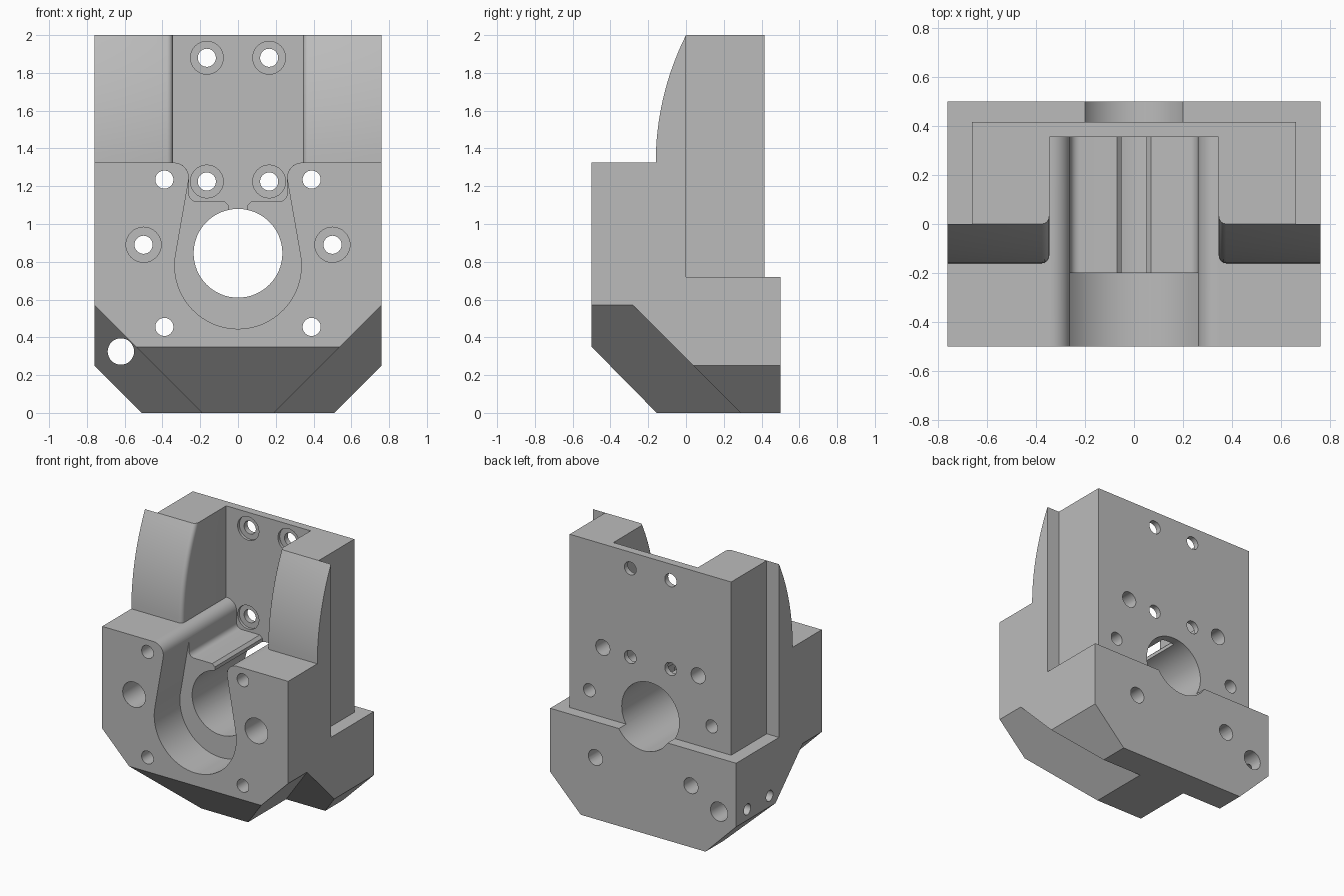
import bpy, bmesh
from math import sin, cos, radians, sqrt

if "Cube" in bpy.data.objects:
    bpy.data.objects.remove(bpy.data.objects["Cube"], do_unlink=True)

grey = bpy.data.materials.new("light grey plastic")
grey.use_nodes = True
tone = (0.5, 0.5, 0.5, 1)
grey.diffuse_color = tone
grey.node_tree.nodes["Principled BSDF"].inputs["Base Color"].default_value = tone


def prism(name, pts, a, b, axis="y"):
    """Extrude a closed profile: (x, z) along y, or (y, z) along x."""
    bm = bmesh.new()
    place = (lambda p, d: (p[0], d, p[1])) if axis == "y" else (lambda p, d: (d, p[0], p[1]))
    ends = [[bm.verts.new(place(p, d)) for p in pts] for d in (a, b)]
    n = len(pts)
    for ring in ends:
        bm.faces.new(ring)
    for i in range(n):
        j = (i + 1) % n
        bm.faces.new((ends[0][i], ends[0][j], ends[1][j], ends[1][i]))
    bmesh.ops.recalc_face_normals(bm, faces=bm.faces)
    me = bpy.data.meshes.new(name)
    bm.to_mesh(me)
    bm.free()
    ob = bpy.data.objects.new(name, me)
    bpy.context.collection.objects.link(ob)
    return ob


def arc(cx, cz, r, start, end, n):
    steps = [radians(start + (end - start) * i / n) for i in range(n + 1)]
    return [(cx + r * cos(t), cz + r * sin(t)) for t in steps]


def mirrored(half):
    return half + [(-x, z) for x, z in reversed(half) if x > 1e-5]


def cut(cutter):
    """Subtract a cutter from the housing and throw it away."""
    mod = housing.modifiers.new("cut", "BOOLEAN")
    mod.operation, mod.solver, mod.object = "DIFFERENCE", "EXACT", cutter
    bpy.context.view_layer.objects.active = housing
    bpy.ops.object.modifier_apply(modifier=mod.name)
    bpy.data.objects.remove(cutter, do_unlink=True)


def drill(x, z, r, a=-0.7, b=0.7, axis="y", n=32):
    cut(prism("drill", arc(x, z, r, 0, 360, n)[:-1], a, b, axis))


# Housing: side profile with curved front shoulders and sloped underside
R = 1.504
shoulder = []
for i in range(17):
    z = 1.325 + 0.675 * i / 16
    shoulder.append((R - 0.16 - sqrt(R * R - (z - 1.325) ** 2), z))
shoulder[-1] = (0, 2)
profile = [(-0.5, 0.35), (-0.5, 1.325)] + shoulder + [
    (0.415, 2), (0.415, 0.72), (0.5, 0.72), (0.5, 0), (-0.155, 0)]
housing = prism("housing", profile, -0.76, 0.76, "x")
housing.data.materials.append(grey)

# Side rebates, bottom corner chamfers and sloped front corner cuts
for s in (-1, 1):
    cut(prism("rebate", [(s * 0.66, 0.72), (s * 0.9, 0.72), (s * 0.9, 2.2), (s * 0.66, 2.2)], 0, 0.7))
    cut(prism("chamfer", [(s * 0.41, -0.1), (s * 0.96, -0.1), (s * 0.96, 0.45)], -0.7, 0.7))
    corner = prism("corner", [(s * -0.01, -0.2), (s * 1.2, -0.2), (s * 1.2, 1.01)], -1, 0)
    for v in corner.data.vertices:
        if v.co.y > -0.5:
            v.co.y = 0.29 - v.co.z
    cut(corner)

# Upper channel with filleted floor and narrow slot
rim = [(0.345, 1.325), (0.345, 2.2)]
channel = [(0.05, 0.9), (0.05, 1.1), (0.07, 1.12)]
channel += arc(0.22, 1.16, 0.04, -90, 0, 6) + arc(0.34, 1.245, 0.08, 180, 90, 10) + rim
cut(prism("channel", mirrored(channel), -0.21, 0.355))

# Keyhole pocket in the front face
pocket = arc(0, 0.78, 0.335, -90, 10, 26) + arc(0.34, 1.245, 0.08, 190, 90, 10) + rim
cut(prism("pocket", mirrored(pocket), -0.7, -0.2))

# Rounded inner edges of the front shoulders
bm = bmesh.new()
bm.from_mesh(housing.data)
edges = [e for e in bm.edges if abs(e.verts[0].co.z - e.verts[1].co.z) > 0.01 and all(
    abs(abs(v.co.x) - 0.345) < 1e-3 and v.co.z > 1.32 and v.co.y < 0.001 for v in e.verts)
    and len(e.link_faces) == 2 and e.calc_face_angle() > 1]
bmesh.ops.bevel(bm, geom=edges, offset=0.03, segments=4, profile=0.5, affect="EDGES", clamp_overlap=True)
bm.to_mesh(housing.data)
bm.free()

# Main bore
drill(0, 0.845, 0.235, n=64)

# Screw holes, mirrored left and right
for s in (-1, 1):
    for z in (1.225, 1.88):
        drill(s * 0.165, z, 0.048)
        drill(s * 0.165, z, 0.087, 0.3, 0.375)
    for z in (0.455, 1.235):
        drill(s * 0.39, z, 0.048)
        drill(s * 0.39, z, 0.058, 0.2, 0.7)
    drill(s * 0.5, 0.89, 0.048)
    drill(s * 0.5, 0.89, 0.093, -0.7, 0.1)

# Corner passage with two side screw holes
drill(-0.62, 0.325, 0.07)
for y in (0.11, 0.37):
    drill(y, 0.33, 0.04, -0.9, -0.62, "x")

# Smooth curved walls, keep edges crisp
bpy.ops.object.select_all(action="DESELECT")
housing.select_set(True)
bpy.context.view_layer.objects.active = housing
bpy.ops.object.shade_smooth_by_angle(angle=radians(30))
